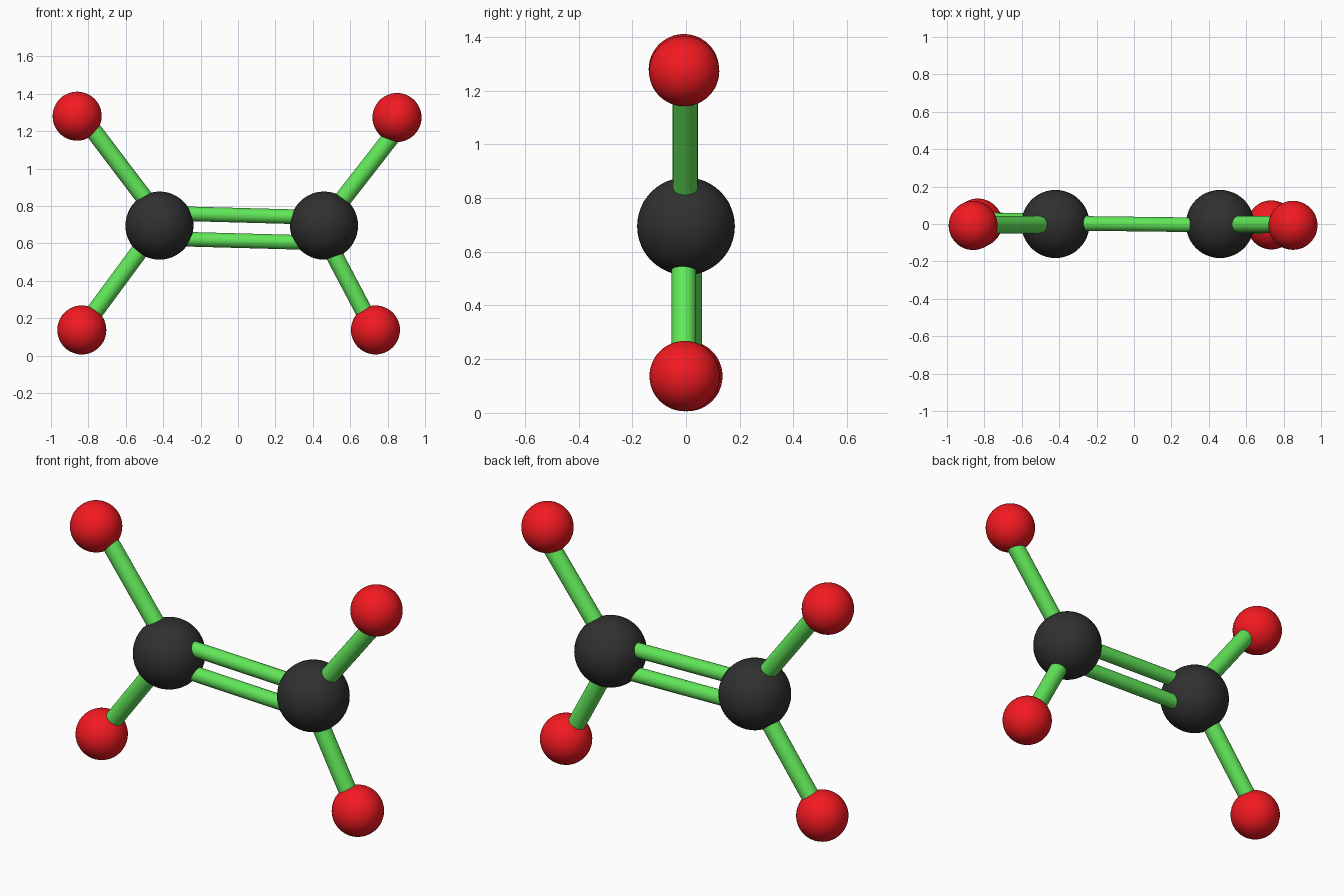
import bpy
from mathutils import Vector

if "Cube" in bpy.data.objects:
    bpy.data.objects.remove(bpy.data.objects["Cube"])


def material(name, rgb):
    m = bpy.data.materials.new(name)
    m.diffuse_color = (*rgb, 1)
    m.use_nodes = True
    m.node_tree.nodes["Principled BSDF"].inputs["Base Color"].default_value = m.diffuse_color
    return m


BLACK = material("black", (0.03, 0.03, 0.03))
RED = material("red", (0.9, 0.01, 0.015))
GREEN = material("green", (0.12, 0.8, 0.1))


def finish(name, mat):
    ob = bpy.context.object
    ob.name = name
    ob.data.materials.append(mat)
    bpy.ops.object.shade_smooth_by_angle()
    return ob


def atom(name, centre, radius, mat):
    bpy.ops.mesh.primitive_uv_sphere_add(segments=48, ring_count=24, radius=radius, location=centre)
    return finish(name, mat)


def bond(name, start, end, radius):
    a, b = Vector(start), Vector(end)
    bpy.ops.mesh.primitive_cylinder_add(vertices=32, radius=radius, depth=(b - a).length,
                                        location=(a + b) / 2)
    bpy.context.object.rotation_euler = (b - a).to_track_quat('Z', 'Y').to_euler()
    return finish(name, GREEN)


# Two large central balls
for side, x in (("left", -0.42), ("right", 0.46)):
    atom(f"large_ball_{side}", (x, 0, 0.695), 0.182, BLACK)

# Parallel pair of rods between the large balls
for level, z in (("upper", 0.75), ("lower", 0.614)):
    bond(f"double_rod_{level}", (-0.42, 0.005, z + 0.012), (0.46, -0.006, z - 0.012), 0.039)

# Small outer balls, each with its connecting rod: ball centre, rod start, rod end
OUTER = {
    "upper_left": ((-0.86, -0.008, 1.28), (-0.43, -0.004, 0.75), (-0.82, -0.004, 1.265)),
    "lower_left": ((-0.835, 0.005, 0.137), (-0.43, 0.012, 0.69), (-0.81, 0.015, 0.175)),
    "upper_right": ((0.85, -0.007, 1.273), (0.47, -0.002, 0.72), (0.84, -0.002, 1.195)),
    "lower_right": ((0.735, -0.005, 0.137), (0.45, -0.008, 0.66), (0.71, -0.008, 0.167)),
}
for place, (centre, start, end) in OUTER.items():
    atom(f"small_ball_{place}", centre, 0.131, RED)
    bond(f"single_rod_{place}", start, end, 0.046)
